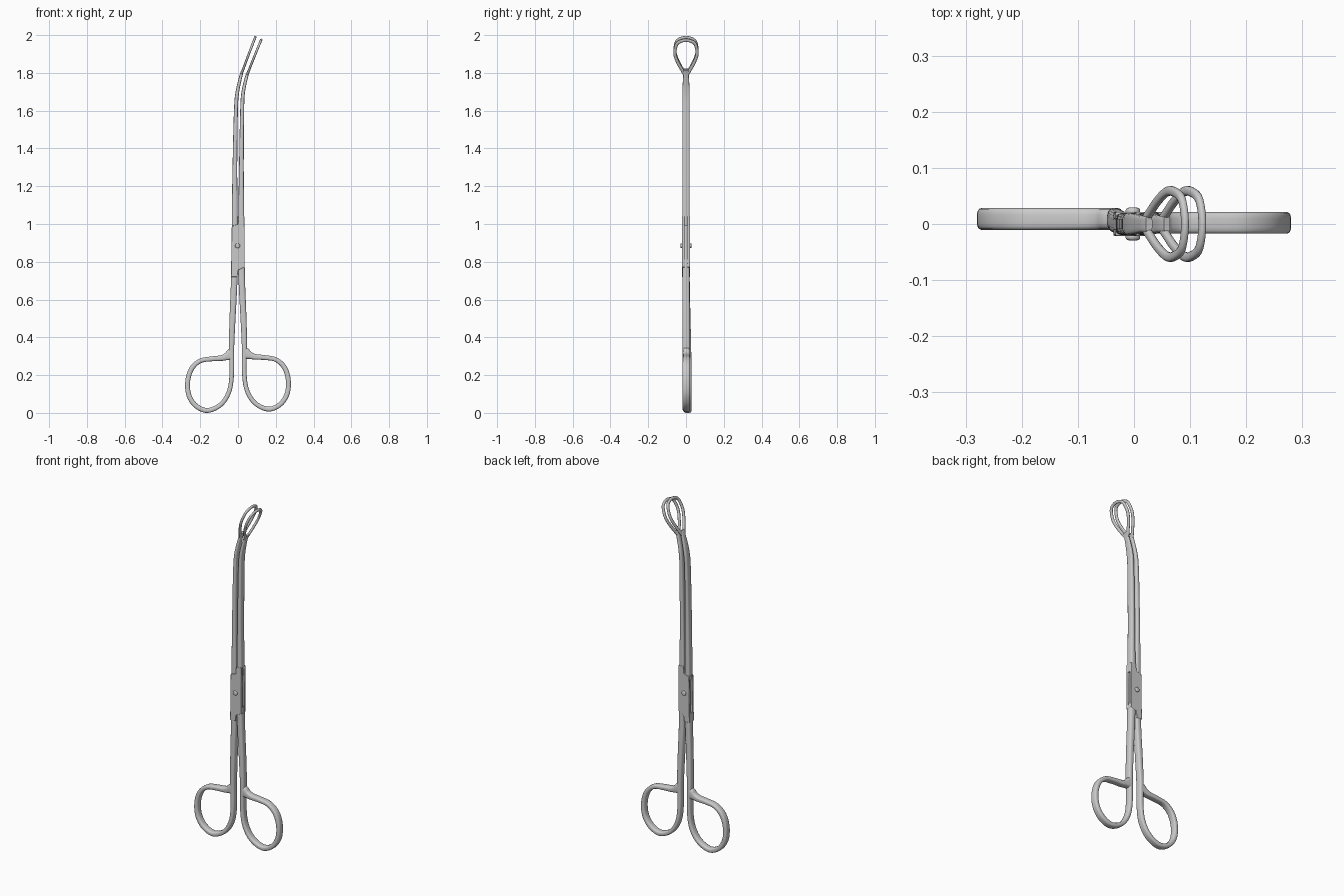
import bpy, bmesh, math
from mathutils import Vector

if "Cube" in bpy.data.objects:
    bpy.data.objects.remove(bpy.data.objects["Cube"])


def spline(pts, closed=False, steps=6):
    """Catmull-Rom interpolation of tuples of any length."""
    n = len(pts)
    out = []
    for i in range(n if closed else n - 1):
        idx = [i - 1, i, i + 1, i + 2]
        idx = [k % n if closed else min(max(k, 0), n - 1) for k in idx]
        a, b, c, d = (pts[k] for k in idx)
        for s in range(steps):
            t = s / steps
            out.append(tuple(0.5 * (2 * q + (r - p) * t + (2 * p - 5 * q + 4 * r - w) * t * t
                                    + (3 * q - p - 3 * r + w) * t ** 3)
                             for p, q, r, w in zip(a, b, c, d)))
    if not closed:
        out.append(tuple(pts[-1]))
    return out


def finish(name, bm, angle=40):
    bmesh.ops.recalc_face_normals(bm, faces=bm.faces)
    me = bpy.data.meshes.new(name)
    bm.to_mesh(me)
    bm.free()
    ob = bpy.data.objects.new(name, me)
    bpy.context.collection.objects.link(ob)
    bpy.ops.object.select_all(action='DESELECT')
    bpy.context.view_layer.objects.active = ob
    ob.select_set(True)
    bpy.ops.object.shade_smooth_by_angle(angle=math.radians(angle))
    return ob


def sweep(name, pts, axis, closed=False, power=3.0, sides=16):
    """Sweep a rounded section; pts hold (x, y, z, half width, half depth along axis)."""
    path = spline(pts, closed)
    n = len(path)
    axis = Vector(axis).normalized()
    bm = bmesh.new()
    rings = []
    for i, p in enumerate(path):
        j, k = ((i - 1) % n, (i + 1) % n) if closed else (max(i - 1, 0), min(i + 1, n - 1))
        tangent = Vector(path[k][:3]) - Vector(path[j][:3])
        side = tangent.cross(axis).normalized()
        ring = []
        for s in range(sides):
            a = 2 * math.pi * (s + 0.5) / sides
            c, d = math.cos(a), math.sin(a)
            u = math.copysign(abs(c) ** (2 / power), c) * p[3]
            v = math.copysign(abs(d) ** (2 / power), d) * p[4]
            ring.append(bm.verts.new(Vector(p[:3]) + side * u + axis * v))
        rings.append(ring)
    for i in range(n if closed else n - 1):
        r, q = rings[i], rings[(i + 1) % n]
        for s in range(sides):
            t = (s + 1) % sides
            bm.faces.new((r[s], r[t], q[t], q[s]))
    if not closed:
        bm.faces.new(rings[0])
        bm.faces.new(rings[-1])
    return finish(name, bm)


def plate(name, profile, y0, y1, bevel=0.002):
    """Extrude an x-z outline between two depths."""
    bm = bmesh.new()
    f = bm.faces.new([bm.verts.new((x, y0, z)) for x, z in profile])
    r = bmesh.ops.extrude_face_region(bm, geom=[f])
    for v in r['geom']:
        if isinstance(v, bmesh.types.BMVert):
            v.co.y = y1
    ob = finish(name, bm, 30)
    m = ob.modifiers.new("soft_edges", 'BEVEL')
    m.width, m.segments = bevel, 2
    return ob


# handles: shank runs down and around the finger ring, flaring back into the shank
HANDLE = [(.018, .77, .018), (.022, .65, .017), (.029, .5, .016), (.034, .35, .014),
          (.033, .21, .012), (.047, .115, .012), (.09, .046, .012), (.16, .014, .013),
          (.222, .038, .013), (.26, .095, .013), (.266, .17, .013), (.245, .236, .013),
          (.2, .276, .012), (.14, .287, .013), (.09, .291, .015), (.062, .299, .02),
          (.045, .306, .03), (.036, .308, .036)]
for name, sgn, yo, lift in (("left_handle", -1, .009, -.001), ("right_handle", 1, .002, .006)):
    pts = []
    for u, z, w in HANDLE:
        k = min(1, max(0, (.7 - z) / .4))
        pts.append((sgn * u, yo * k, z + lift * k, w, .0195))
    sweep(name, pts, (0, 1, 0), power=3.5)

# box lock: slotted outer plates, and the inner tongue passing between them
OUTER = [(-.037, .72), (-.003, .72), (.002, .757), (.035, .772), (.034, 1.04),
         (.003, 1.04), (.0, .998), (-.033, .988)]
plate("lock_front_plate", OUTER, -.021, -.008)
plate("lock_back_plate", OUTER, .008, .021)
TONGUE = [(.002, .72), (.034, .72), (.034, .79), (.022, .82), (.022, .93), (.002, 1.04),
          (-.031, 1.04), (-.032, .975), (-.024, .95), (-.024, .84)]
plate("lock_tongue", TONGUE, -.009, .009)

# pivot pin
bpy.ops.mesh.primitive_cylinder_add(vertices=24, radius=.013, depth=.058,
                                    location=(-.002, 0, .885), rotation=(math.pi / 2, 0, 0))
pin = bpy.context.object
pin.name = "pivot_pin"
m = pin.modifiers.new("round_heads", 'BEVEL')
m.width, m.segments = .005, 3
bpy.ops.object.shade_smooth_by_angle(angle=math.radians(40))

# jaws: long curved bars, each ending in a teardrop loop
JAWS = {
    "left": [(-.0175, .992, .0155), (-.017, 1.1, .015), (-.0165, 1.3, .0125), (-.011, 1.6, .0105),
             (-.003, 1.7, .0095), (.017, 1.79, .008), (.027, 1.82, .006)],
    "right": [(.0175, .99, .0155), (.0175, 1.1, .015), (.018, 1.3, .0125), (.022, 1.6, .0105),
              (.028, 1.7, .0095), (.047, 1.785, .008), (.059, 1.815, .006)],
}
# (half opening, fraction of the way to the tip)
LOOP = [(.009, .06), (.021, .17), (.041, .36), (.057, .57), (.0575, .74), (.043, .91)]
TIPS = {"left": ((.017, 1.79), (.05, 1.882), (.093, 1.993)),
        "right": ((.047, 1.785), (.08, 1.872), (.124, 1.978))}
for side, bar in JAWS.items():
    sweep(side + "_jaw", [(x, 0, z, w, .0195 if z < 1.75 else .015) for x, z, w in bar],
          (0, 1, 0), power=4)
    (x0, z0), (x1, z1), (x2, z2) = TIPS[side]

    def place(y, t):
        b, c, a = 2 * t * (1 - t), t * t, (1 - t) ** 2
        return (a * x0 + b * x1 + c * x2, y, a * z0 + b * z1 + c * z2, .0085, .0065)

    half = [place(y, t) for y, t in LOOP]
    other = [(p[0], -p[1], *p[2:]) for p in reversed(half)]
    sweep(side + "_jaw_loop", half + [place(0, .975)] + other + [place(0, .03)],
          (z2 - z0, 0, x0 - x2), closed=True, power=2.5, sides=12)
